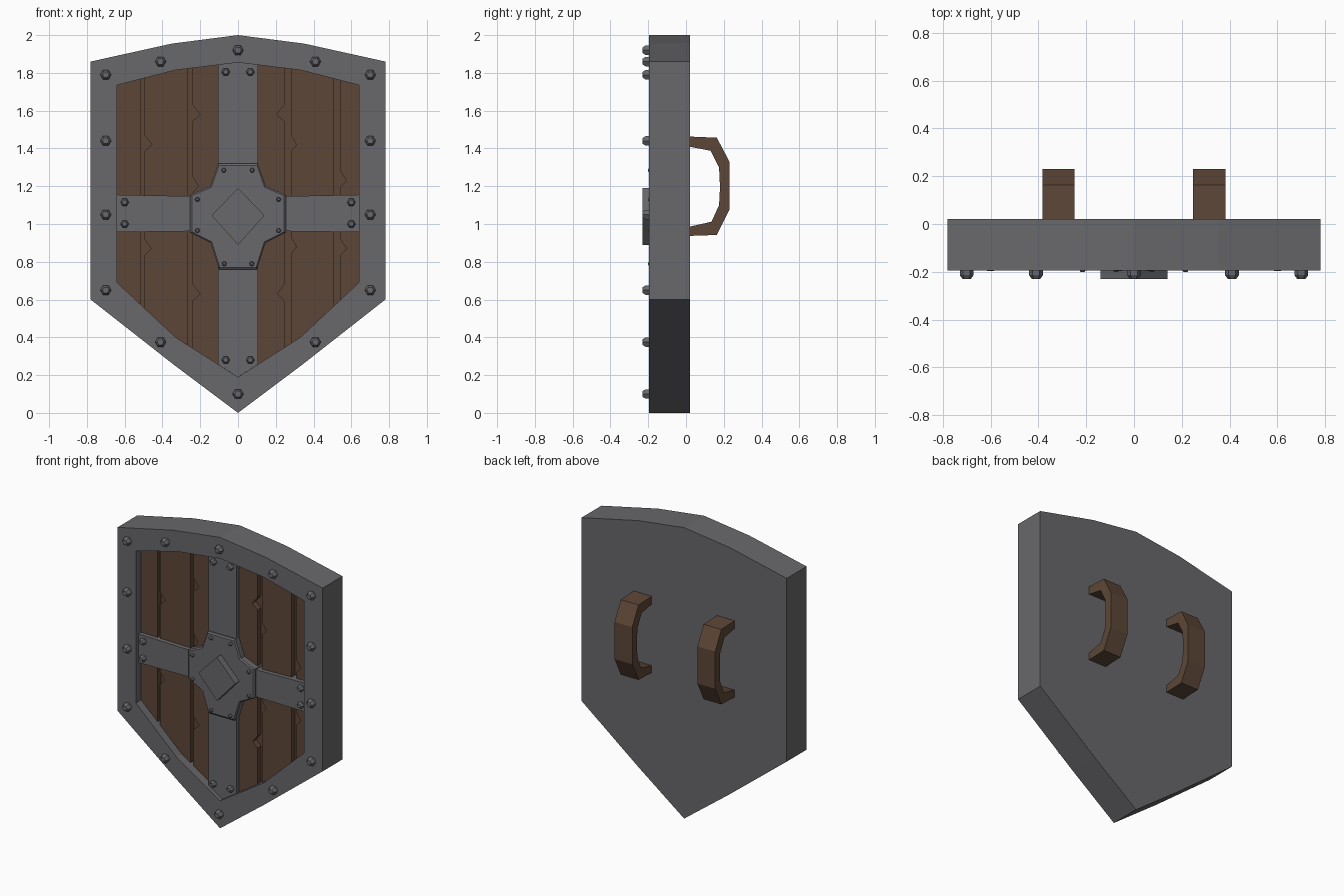
import bpy, bmesh, math

if "Cube" in bpy.data.objects:
    bpy.data.objects.remove(bpy.data.objects["Cube"])


def material(name, col):
    m = bpy.data.materials.new(name)
    m.diffuse_color = (*col, 1)
    m.use_nodes = True
    m.node_tree.nodes["Principled BSDF"].inputs["Base Color"].default_value = m.diffuse_color
    return m


STEEL = material("steel", (0.14, 0.14, 0.15))
WOOD = material("wood", (0.11, 0.062, 0.038))


def loft(name, loops, mat):
    """Skin successive 3D loops and cap both ends."""
    bm = bmesh.new()
    rings = [[bm.verts.new(p) for p in lp] for lp in loops]
    n = len(rings[0])
    for a, b in zip(rings, rings[1:]):
        for i in range(n):
            j = (i + 1) % n
            bm.faces.new((a[i], a[j], b[j], b[i]))
    bm.faces.new(rings[0])
    bm.faces.new(rings[-1])
    bmesh.ops.recalc_face_normals(bm, faces=bm.faces)
    me = bpy.data.meshes.new(name)
    bm.to_mesh(me)
    bm.free()
    ob = bpy.data.objects.new(name, me)
    bpy.context.collection.objects.link(ob)
    me.materials.append(mat)
    return ob


def at(y, pts):
    return [(x, y, z) for x, z in pts]


def prism(name, pts, y0, y1, mat):
    return loft(name, [at(y0, pts), at(y1, pts)], mat)


def mirrored(half):
    """Close a right-hand half outline whose ends may sit on x = 0."""
    return half + [(-x, z) for x, z in reversed(half) if x > 0]


# Depth levels, front to back
RIM, PLATE, BAR, PLANK, FLOOR, BACK = -0.195, -0.185, -0.167, -0.138, -0.10, 0.02

outer = mirrored([(0, 2), (0.35, 1.955), (0.78, 1.86), (0.78, 0.6), (0.34, 0.255), (0, 0)])
top_in = [(0, 1.855), (0.33, 1.815), (0.64, 1.735)]
bot_in = [(0, 0.19), (0.33, 0.40), (0.64, 0.69)]
inner = mirrored(top_in + bot_in[::-1])

# Rim and back in one solid with a recessed front
loft("rim_and_back", [at(BACK, outer), at(RIM, outer), at(RIM, inner), at(FLOOR + 0.005, inner)], STEEL)
prism("backing_board", inner, FLOOR, FLOOR + 0.005, WOOD)


def edge(curve, x):
    """Height of the inner outline at x."""
    x = abs(x)
    for (x0, z0), (x1, z1) in zip(curve, curve[1:]):
        if x <= x1:
            return z0 + (z1 - z0) * (x - x0) / (x1 - x0)
    return curve[-1][1]


def strip(name, left, right, y, mat, lnotch=(), rnotch=()):
    """Vertical board trimmed to the inner outline, with chipped edges (z, depth)."""
    mids = [x for x in (-0.33, 0, 0.33) if left < x < right]
    xs = [left] + mids + [right]
    pts = [(x, edge(top_in, x)) for x in xs]
    for z, d in sorted(rnotch, reverse=True):
        pts += [(right, z + 0.05), (right - d, z), (right, z - 0.035)]
    pts += [(x, edge(bot_in, x)) for x in reversed(xs)]
    for z, d in sorted(lnotch):
        pts += [(left, z - 0.035), (left + d, z), (left, z + 0.05)]
    return prism(name, pts, y, FLOOR, mat)


# Planks
strip("plank_1", -0.64, -0.515, PLANK, WOOD)
strip("plank_2", -0.495, -0.265, PLANK, WOOD, lnotch=[(1.42, 0.04), (0.87, 0.035)])
strip("plank_3", -0.24, 0.245, PLANK, WOOD,
      lnotch=[(1.58, 0.04), (1.2, 0.03), (0.63, 0.04)], rnotch=[(1.58, 0.04), (0.63, 0.035)])
strip("plank_4", 0.28, 0.505, PLANK, WOOD, lnotch=[(1.42, 0.03), (0.88, 0.03)])
strip("plank_5", 0.54, 0.64, PLANK, WOOD, lnotch=[(1.23, 0.035), (0.87, 0.035)])

# Metal cross
strip("upright_bar", -0.106, 0.106, BAR, STEEL)
prism("cross_bar", [(-0.64, 1.155), (-0.25, 1.147), (0.25, 1.147), (0.64, 1.155),
                    (0.64, 0.957), (0.25, 0.962), (-0.25, 0.962), (-0.64, 0.957)], BAR, FLOOR, STEEL)

# Centre plate with a chamfered border, and raised diamond
CZ = 1.045
plate = mirrored([(0.105, 1.32), (0.147, 1.20), (0.253, 1.155), (0.253, 0.955), (0.145, 0.90), (0.1, 0.76)])
small = [(x * 0.96, CZ + (z - CZ) * 0.965) for x, z in plate]
loft("centre_plate", [at(FLOOR, plate), at(PLATE + 0.008, plate), at(PLATE, small)], STEEL)
prism("centre_diamond", [(0, 1.19), (0.14, CZ), (0, 0.89), (-0.14, CZ)], -0.23, PLATE + 0.005, STEEL)


def rivet(name, x, z, r, base, h):
    def ring(k, y):
        return [(x + r * k * math.cos(i * math.pi / 3), y, z + r * k * math.sin(i * math.pi / 3))
                for i in range(6)]
    loft(name, [ring(1, base + 0.005), ring(1, base - h * 0.55), ring(0.6, base - h)], STEEL)


def rivets(name, spots, r, base, h):
    for x, z in spots:
        for s in ((1, -1) if x else (1,)):
            rivet(name, s * x, z, r, base, h)


# Rivets on rim, bars and centre plate
rivets("rim_rivet", [(0, 1.92), (0.41, 1.86), (0.7, 1.79), (0.7, 1.44), (0.7, 1.05),
                     (0.7, 0.65), (0.41, 0.375), (0, 0.1)], 0.029, RIM, 0.035)
rivets("bar_rivet", [(0.065, 1.805), (0.065, 0.28), (0.6, 1.115), (0.6, 1.0)], 0.022, BAR, 0.03)
rivets("plate_rivet", [(0.075, 1.285), (0.215, 1.13), (0.215, 0.965), (0.073, 0.79)], 0.013, PLATE, 0.016)

# Back handles
grip = [(0.015, 1.463), (0.163, 1.457), (0.23, 1.33), (0.23, 1.075), (0.163, 0.942), (0.015, 0.937),
        (0.015, 0.985), (0.135, 1.012), (0.175, 1.10), (0.18, 1.195), (0.175, 1.30), (0.13, 1.388), (0.015, 1.41)]
for side, x0 in (("left", -0.383), ("right", 0.247)):
    loft(side + "_handle", [[(x, y, z) for y, z in grip] for x in (x0, x0 + 0.135)], WOOD)
